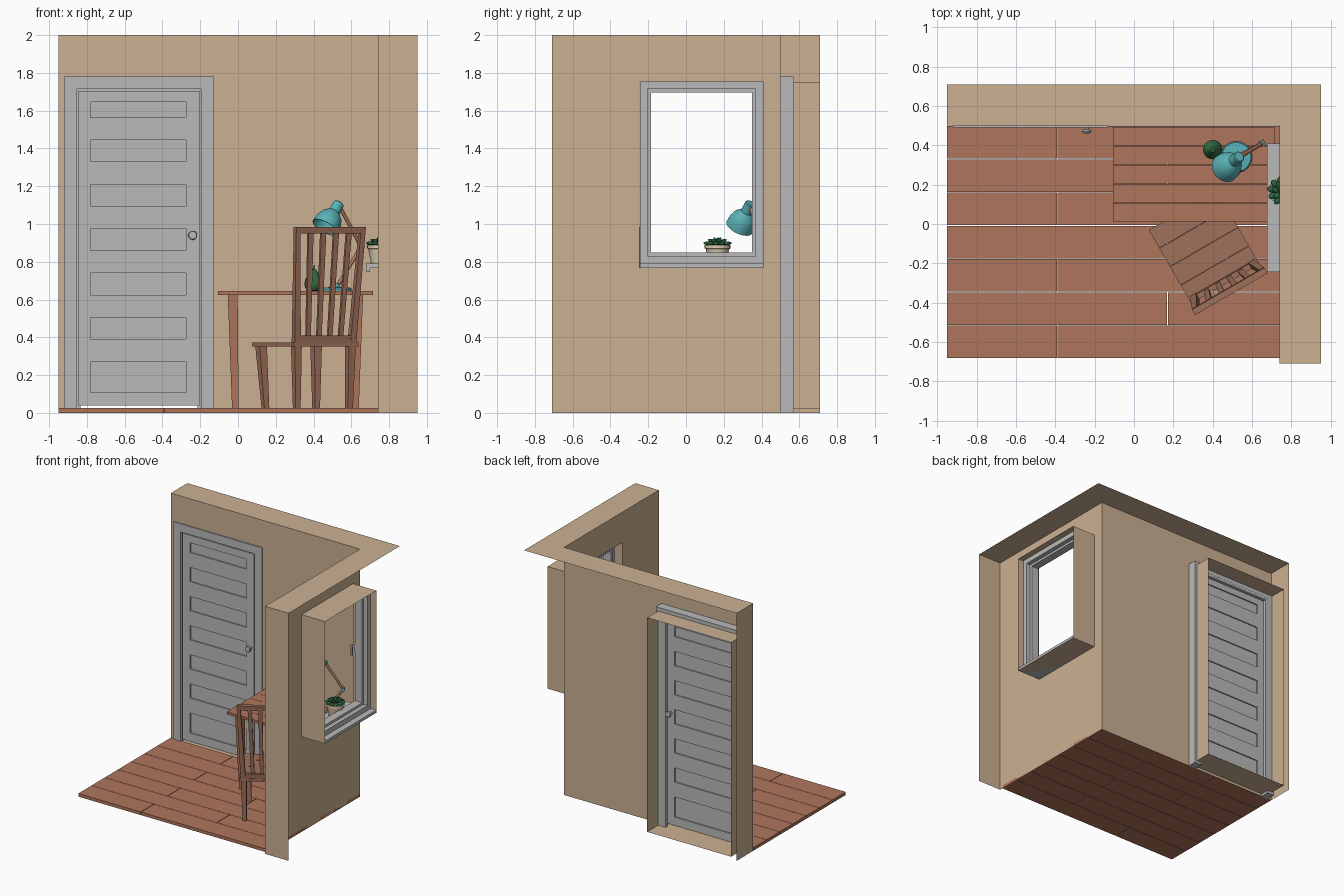
import bpy, bmesh, math
from mathutils import Matrix, Vector

if "Cube" in bpy.data.objects:
    bpy.data.objects.remove(bpy.data.objects["Cube"])


def material(name, r, g, b):
    m = bpy.data.materials.new(name)
    m.diffuse_color = (r, g, b, 1)
    m.use_nodes = True
    m.node_tree.nodes["Principled BSDF"].inputs["Base Color"].default_value = m.diffuse_color
    return m


WALL = material("tan wall", 0.60, 0.44, 0.29)
GREY = material("grey paint", 0.49, 0.49, 0.49)
WOOD = material("red wood", 0.43, 0.18, 0.107)
CHAIR = material("brown chair wood", 0.35, 0.165, 0.105)
TEAL = material("teal metal", 0.10, 0.44, 0.47)
PEAR = material("green ceramic", 0.03, 0.15, 0.05)
LEAF = material("dark leaf green", 0.025, 0.13, 0.05)
POT = material("cream pot", 0.72, 0.61, 0.43)


def finish(name, bm, mat, M=Matrix(), smooth=False):
    bmesh.ops.recalc_face_normals(bm, faces=bm.faces[:])
    me = bpy.data.meshes.new(name)
    bm.to_mesh(me)
    bm.free()
    me.transform(M)
    me.materials.append(mat)
    if smooth:
        me.shade_smooth()
        me.set_sharp_from_angle(angle=math.radians(40))
    ob = bpy.data.objects.new(name, me)
    bpy.context.collection.objects.link(ob)
    return ob


def box(x0, x1, y0, y1, z0, z1):
    """Block given by its limits, as (bottom centre, size, top centre, size)."""
    c, s = ((x0 + x1) / 2, (y0 + y1) / 2), (x1 - x0, y1 - y0)
    return (*c, z0), s, (*c, z1), s


def blocks(name, mat, items, M=Matrix()):
    """One object made of blocks that may taper or lean from bottom to top."""
    bm = bmesh.new()
    for c0, s0, c1, s1 in items:
        lo, hi = [[bm.verts.new((c[0] + i * s[0] / 2, c[1] + j * s[1] / 2, c[2]))
                   for i, j in ((-1, -1), (1, -1), (1, 1), (-1, 1))]
                  for c, s in ((c0, s0), (c1, s1))]
        bm.faces.new(lo[::-1])
        bm.faces.new(hi)
        for k in range(4):
            n = (k + 1) % 4
            bm.faces.new((lo[k], lo[n], hi[n], hi[k]))
    return finish(name, bm, mat, M)


def lathe(name, mat, profile, M=Matrix(), n=32):
    bm = bmesh.new()
    vs = [bm.verts.new((r, 0, z)) for r, z in profile]
    es = [bm.edges.new(p) for p in zip(vs, vs[1:])]
    bmesh.ops.spin(bm, geom=vs + es, cent=(0, 0, 0), axis=(0, 0, 1),
                   angle=math.tau, steps=n, use_duplicate=False)
    bmesh.ops.remove_doubles(bm, verts=bm.verts[:], dist=1e-5)
    return finish(name, bm, mat, M, True)


def aim(a, d):
    return Matrix.Translation(a) @ Vector(d).to_track_quat('Z', 'Y').to_matrix().to_4x4()


def rod(name, mat, a, b, r):
    d = Vector(b) - Vector(a)
    L = d.length
    lathe(name, mat, [(0, 0), (r, 0), (r, L), (0, L)], aim(a, d), 14)


def ring(a0, a1, z0, z1, w, d0, d1, axis):
    """Four bars of a rectangular frame; axis is its depth direction."""
    rects = [(a0, a0 + w, z0, z1), (a1 - w, a1, z0, z1),
             (a0 + w, a1 - w, z0, z0 + w), (a0 + w, a1 - w, z1 - w, z1)]
    return [box(p, q, d0, d1, r, s) if axis == 'y' else box(d0, d1, p, q, r, s)
            for p, q, r, s in rects]


# walls: a one-sided shell with openings, reveals and rim flanges
bm = bmesh.new()


def quad(*pts):
    bm.faces.new([bm.verts.new(p) for p in pts])


def pierced(put, a0, a1, h):
    p, q, r, s = h
    for u0, u1, v0, v1 in ((a0, p, 0, 2), (q, a1, 0, 2), (p, q, 0, r), (p, q, s, 2)):
        quad(put(u0, v0, 0), put(u1, v0, 0), put(u1, v1, 0), put(u0, v1, 0))
    cs = [(p, r), (q, r), (q, s), (p, s)]
    for c, d in zip(cs, cs[1:] + cs[:1]):
        quad(put(*c, 0), put(*d, 0), put(*d, 0.21), put(*c, 0.21))


pierced(lambda u, v, d: (u, 0.50 + d, v), -0.95, 0.74, (-0.90, -0.15, 0.02, 1.75))
pierced(lambda u, v, d: (0.74 + d, u, v), -0.71, 0.50, (-0.245, 0.41, 0.768, 1.755))
quad((-.95, .5, 2), (.74, .5, 2), (.95, .71, 2), (-.95, .71, 2))
quad((.74, .5, 2), (.74, -.71, 2), (.95, -.71, 2), (.95, .71, 2))
quad((-.95, .5, 0), (-.95, .71, 0), (-.95, .71, 2), (-.95, .5, 2))
quad((.74, -.71, 0), (.95, -.71, 0), (.95, -.71, 2), (.74, -.71, 2))
bmesh.ops.remove_doubles(bm, verts=bm.verts[:], dist=1e-5)
finish("walls", bm, WALL)

# floor planks with alternating joints
planks = []
for i in range(7):
    y1 = 0.498 - i * 0.169
    joint = 0.17 if i % 2 else -0.39
    for x0, x1 in ((-0.95, joint - 0.002), (joint + 0.002, 0.74)):
        planks.append(box(x0, x1, y1 - 0.166, y1, 0, 0.025))
blocks("floor_planks", WOOD, planks)

# door frame, stop and leaf with raised bands
blocks("door_frame", GREY, [
    box(-.92, -.855, .49, .57, 0, 1.78), box(-.195, -.13, .49, .57, 0, 1.78),
    box(-.855, -.195, .49, .57, 1.715, 1.78),
    box(-.855, -.835, .543, .569, .02, 1.715), box(-.215, -.195, .543, .569, .02, 1.715),
    box(-.835, -.215, .543, .569, 1.695, 1.715)])
leaf = [box(-.845, -.78, .50, .54, .04, 1.705), box(-.275, -.205, .50, .54, .04, 1.705),
        box(-.78, -.275, .50, .54, .04, .108), box(-.78, -.275, .50, .54, 1.645, 1.705),
        box(-.78, -.275, .511, .529, .108, 1.645)]
leaf += [box(-.78, -.275, .501, .539, .27 + k * .235, .39 + k * .235) for k in range(6)]
blocks("door_leaf", GREY, leaf)
for side, y, s in (("front", .50, -1), ("back", .54, 1)):
    lathe("door_knob_" + side, GREY,
          [(0, 0), (.016, 0), (.016, .005), (.009, .007), (.009, .017), (.021, .022),
           (.024, .03), (.02, .038), (0, .04)], aim((-.24, y, .94), (0, s, 0)), 20)

# window frame, casement, sill and handle
blocks("window_frame", GREY, ring(-.244, .409, .79, 1.754, .04, .81, .90, 'x'))
blocks("window_casement", GREY, ring(-.206, .371, .828, 1.716, .021, .80, .865, 'x'))
blocks("window_sill", GREY, [box(.677, .95, -.244, .409, .768, .79),
                             box(.677, .70, -.244, .409, .747, .768)])
blocks("window_handle", GREY, [box(.793, .80, .35, .37, 1.24, 1.30),
                               box(.77, .793, .354, .366, 1.275, 1.287),
                               box(.76, .772, .353, .367, 1.20, 1.29)])

# desk: five boards on four tapered legs
blocks("desk_top", WOOD, [box(-.107, .715, .012 + i * .0968, .107 + i * .0968, .625, .645)
                          for i in range(5)])
blocks("desk_legs", WOOD, [((.304 + s * .318, .253 + t * .175, .025), (.035, .035),
                            (.304 + s * .332, .253 + t * .19, .626), (.052, .05))
                           for s in (-1, 1) for t in (-1, 1)])

# chair, built facing +y and then turned
C = Matrix.Translation((.357, -.118, 0)) @ Matrix.Rotation(math.radians(30), 4, 'Z')
seat = [box(-.2, .2, -.215 + i * .1085, -.108 + i * .1085, .352, .373) for i in range(4)]
blocks("chair_seat", CHAIR, seat, C)
blocks("chair_legs", CHAIR,
       [((s * .155, .155, .025), (.03, .03), (s * .168, .178, .353), (.045, .045)) for s in (-1, 1)] +
       [((s * .160, -.185, .025), (.03, .03), (s * .165, -.19, .353), (.042, .042)) for s in (-1, 1)],
       C)
back = [((s * .17, -.197, .372), (.036, .034), (s * .198, -.255, .952), (.028, .026))
        for s in (-1, 1)]
back += [((k * .066, -.199, .40), (.026, .015), (k * .078, -.255, .952), (.03, .015))
         for k in (-1.5, -.5, .5, 1.5)]
back += [((0, -.197, .373), (.33, .028), (0, -.201, .41), (.33, .028)),
         ((0, -.255, .95), (.42, .032), (0, -.259, .985), (.424, .032))]
blocks("chair_back", CHAIR, back, C)

# desk lamp
lathe("lamp_base", TEAL, [(0, 0), (.08, 0), (.08, .012), (.074, .018), (.018, .022), (.014, .04), (0, .04)],
      Matrix.Translation((.52, .34, .645)))
elbow, neck = (.652, .41, .88), (.545, .345, 1.08)
rod("lamp_lower_arm", WOOD, (.525, .343, .67), elbow, .010)
rod("lamp_upper_arm", WOOD, elbow, neck, .010)
rod("lamp_elbow", TEAL, (.645, .423, .88), (.659, .397, .88), .014)
lathe("lamp_shade", TEAL,
      [(0, .095), (.03, .092), (.054, .07), (.068, .035), (.071, 0), (.075, 0), (.072, .038),
       (.058, .075), (.038, .096), (.031, .102), (.029, .155), (.024, .16), (0, .16)],
      aim((.462, .283, .982), (.08, .065, .14)))

# pear ornament
lathe("pear_body", PEAR,
      [(0, 0), (.03, .002), (.045, .018), (.049, .04), (.044, .062), (.03, .082), (.023, .1),
       (.014, .114), (0, .118)], Matrix.Translation((.40, .378, .645)))
rod("pear_stem", WOOD, (.40, .378, .758), (.404, .378, .782), .004)

# potted plant on the sill
lathe("plant_pot", POT,
      [(0, 0), (.048, 0), (.062, .078), (.068, .08), (.068, .1), (.058, .1), (.056, .086), (0, .086)],
      Matrix.Translation((.752, .167, .79)), 24)
bm = bmesh.new()
for count, rad, z, tilt, size in ((10, .05, .897, -5, .026), (7, .03, .908, -28, .024), (3, .01, .912, -55, .02)):
    for i in range(count):
        M = (Matrix.Translation((.752, .167, z)) @ Matrix.Rotation(math.tau * i / count + rad * 9, 4, 'Z')
             @ Matrix.Translation((rad, 0, 0)) @ Matrix.Rotation(math.radians(tilt), 4, 'Y')
             @ Matrix.Diagonal((size, size * .62, size * .38, 1)))
        bmesh.ops.create_icosphere(bm, subdivisions=2, radius=1, matrix=M)
finish("plant_leaves", bm, LEAF, smooth=True)
